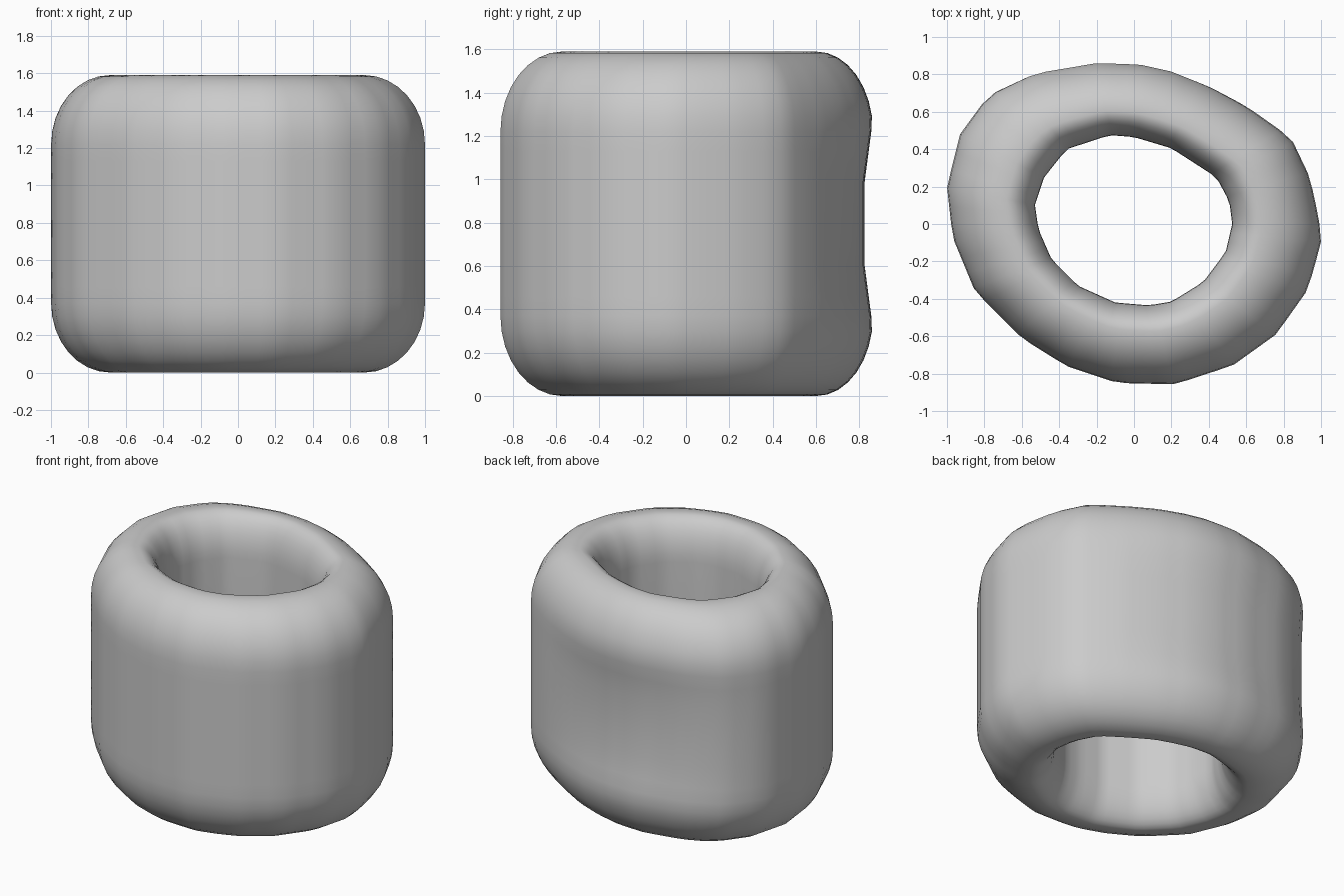
import bpy, bmesh, math

if "Cube" in bpy.data.objects:
    bpy.data.objects.remove(bpy.data.objects["Cube"])

# Plan outlines of the bead (outer wall and hole), read counter-clockwise
OUTER = [(0.99, 0.02), (0.94, 0.25), (0.84, 0.46), (0.6, 0.63), (0.4, 0.74), (0.2, 0.82),
         (0.03, 0.858), (-0.2, 0.865), (-0.53, 0.81), (-0.78, 0.69), (-0.93, 0.48),
         (-1.0, 0.2), (-0.97, -0.07), (-0.85, -0.36), (-0.6, -0.61), (-0.36, -0.76),
         (-0.09, -0.85), (0.22, -0.857), (0.53, -0.755), (0.76, -0.59), (0.93, -0.35), (1.0, -0.1)]
INNER = [(0.525, 0.0), (0.51, 0.12), (0.44, 0.25), (0.2, 0.405), (0.0, 0.465), (-0.13, 0.475),
         (-0.36, 0.4), (-0.48, 0.25), (-0.53, 0.1), (-0.51, -0.03), (-0.44, -0.19),
         (-0.3, -0.33), (-0.1, -0.42), (0.08, -0.435), (0.2, -0.415), (0.37, -0.31), (0.49, -0.15)]
H, SEGS, N = 1.59, 66, 8


def radius(outline, a):
    """Distance from the axis to the outline polygon in direction a."""
    dx, dy = math.cos(a), math.sin(a)
    best = 0
    for (x1, y1), (x2, y2) in zip(outline, outline[1:] + outline[:1]):
        ex, ey = x2 - x1, y2 - y1
        det = dx * ey - dy * ex
        if abs(det) < 1e-9:
            continue
        r = (x1 * ey - y1 * ex) / det
        s = (x1 * dy - y1 * dx) / det
        if r > 0 and -1e-6 <= s <= 1 + 1e-6:
            best = max(best, r)
    return best


# Cross-section: (share of the way from outer wall to hole, height)
CREST, CO, CI = 0.67, 0.37, 0.27
top = []
for i in range(N + 1):
    t = math.pi / 2 * i / N
    top.append((CREST * (1 - math.cos(t)), H - CO + CO * math.sin(t)))
for i in range(1, N + 1):
    t = math.pi / 2 * i / N
    top.append((CREST + (1 - CREST) * math.sin(t), H - CI + CI * math.cos(t)))
wall = [(0, 0.46), (0, 0.6), (0, 0.99), (0, 1.13)]
profile = wall + top + [(f, H - z) for f, z in reversed(top)]

# Bead body, with a shallow dent across the back of the outer wall
bm = bmesh.new()
rings = []
for j in range(SEGS):
    a = 2 * math.pi * j / SEGS
    ro, ri = radius(OUTER, a), radius(INNER, a)
    d = (math.degrees(a) - 98) / 54
    dent = 0.04 * math.cos(d * math.pi / 2) if abs(d) < 1 else 0
    ring = []
    for f, z in profile:
        depth = max(0, min(1, (0.485 - abs(z - H / 2)) / 0.29)) if f < 0.1 else 0
        r = ro + (ri - ro) * f - dent * depth
        ring.append(bm.verts.new((r * math.cos(a), r * math.sin(a), z)))
    rings.append(ring)
P = len(profile)
for j in range(SEGS):
    a, b = rings[j], rings[(j + 1) % SEGS]
    for i in range(P):
        k = (i + 1) % P
        bm.faces.new((a[i], b[i], b[k], a[k]))
bmesh.ops.recalc_face_normals(bm, faces=bm.faces)
for face in bm.faces:
    face.smooth = True
mesh = bpy.data.meshes.new("bead")
bm.to_mesh(mesh)
bm.free()
bpy.context.collection.objects.link(bpy.data.objects.new("bead", mesh))
